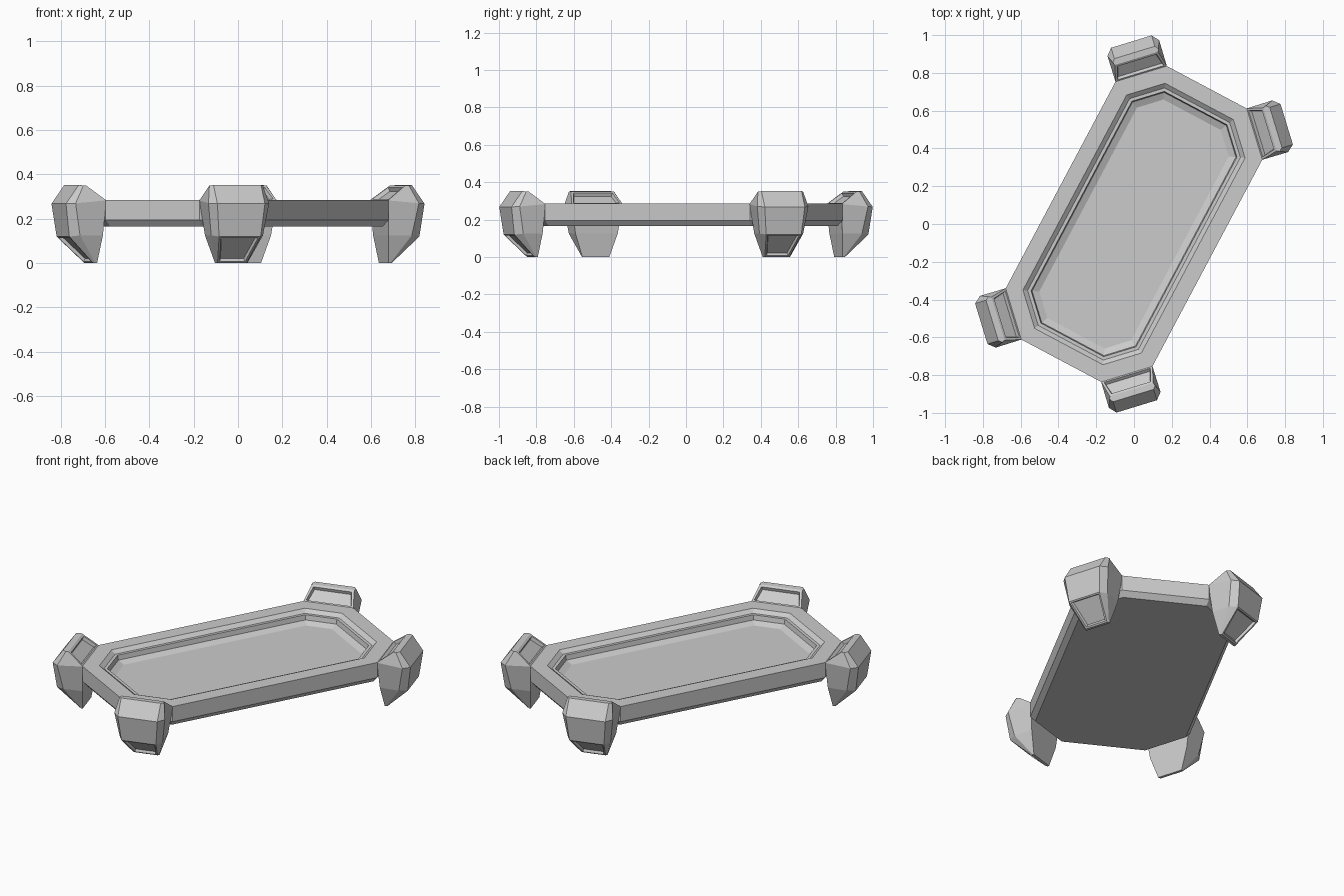
import bpy, bmesh, math
from mathutils import Matrix, Vector

if "Cube" in bpy.data.objects:
    bpy.data.objects.remove(bpy.data.objects["Cube"])

HX, HY, CH = 0.44, 0.82, 0.20          # plate half sizes and corner chamfer
TURN = Matrix.Rotation(math.radians(-28), 4, 'Z')


def octagon(inset):
    x, y, c = HX - inset, HY - inset, CH - 0.586 * inset
    return [(x, y - c), (x - c, y), (c - x, y), (-x, y - c),
            (-x, c - y), (c - x, -y), (x - c, -y), (x, c - y)]


def loft(bm, rings):
    """Bridge closed rings of points and cap both ends; returns faces per band."""
    vs = [[bm.verts.new(p) for p in r] for r in rings]
    n = len(vs[0])
    bands = [[bm.faces.new((a[i], a[(i + 1) % n], b[(i + 1) % n], b[i]))
              for i in range(n)] for a, b in zip(vs, vs[1:])]
    bm.faces.new(vs[0][::-1])
    bm.faces.new(vs[-1])
    bmesh.ops.recalc_face_normals(bm, faces=bm.faces)
    return bands


def finish(bm, name, matrix):
    bm.transform(matrix)
    me = bpy.data.meshes.new(name)
    bm.to_mesh(me)
    bm.free()
    bpy.context.collection.objects.link(bpy.data.objects.new(name, me))


# Tray plate: bevelled underside, flat rim, stepped recess
bm = bmesh.new()
profile = [(0.025, 0.165), (0, 0.195), (0, 0.285), (0.085, 0.285),
           (0.108, 0.266), (0.125, 0.266), (0.13, 0.238), (0.165, 0.222)]
loft(bm, [[(x, y, z) for x, y in octagon(i)] for i, z in profile])
finish(bm, "tray_plate", TURN)

# Foot sections: (distance out, half width, height) for inner, side, outer corner
SECTIONS = [
    [(0.020, 0.075, 0.0), (0.028, 0.075, 0.0), (0.036, 0.068, 0.0)],
    [(0.006, 0.118, 0.125), (0.115, 0.122, 0.125), (0.158, 0.098, 0.12)],
    [(-0.003, 0.142, 0.283), (0.142, 0.143, 0.27), (0.178, 0.112, 0.268)],
    [(0.085, 0.120, 0.35), (0.100, 0.126, 0.35), (0.118, 0.112, 0.352)],
]


def foot(name, sx, sy):
    bm = bmesh.new()
    rings = [[(d, -t, z) for d, t, z in s] + [(d, t, z) for d, t, z in s[::-1]]
             for s in SECTIONS]
    bands = loft(bm, rings)
    # Recessed panels: lower outer slope and upper inner slope
    for face, border, depth in ((bands[0][2], 0.013, -0.014),
                                (bands[2][5], 0.018, -0.018)):
        bmesh.ops.inset_individual(bm, faces=[face], thickness=border)
        bmesh.ops.inset_individual(bm, faces=[face], thickness=0.008, depth=depth)
    place = (Matrix.Translation((sx * (HX - CH / 2), sy * (HY - CH / 2), 0))
             @ Matrix.Rotation(math.atan2(sy, sx), 4, 'Z'))
    finish(bm, name, TURN @ place)


for sx, side in ((1, "right"), (-1, "left")):
    for sy, end in ((1, "back"), (-1, "front")):
        foot(f"{end}_{side}_foot", sx, sy)
